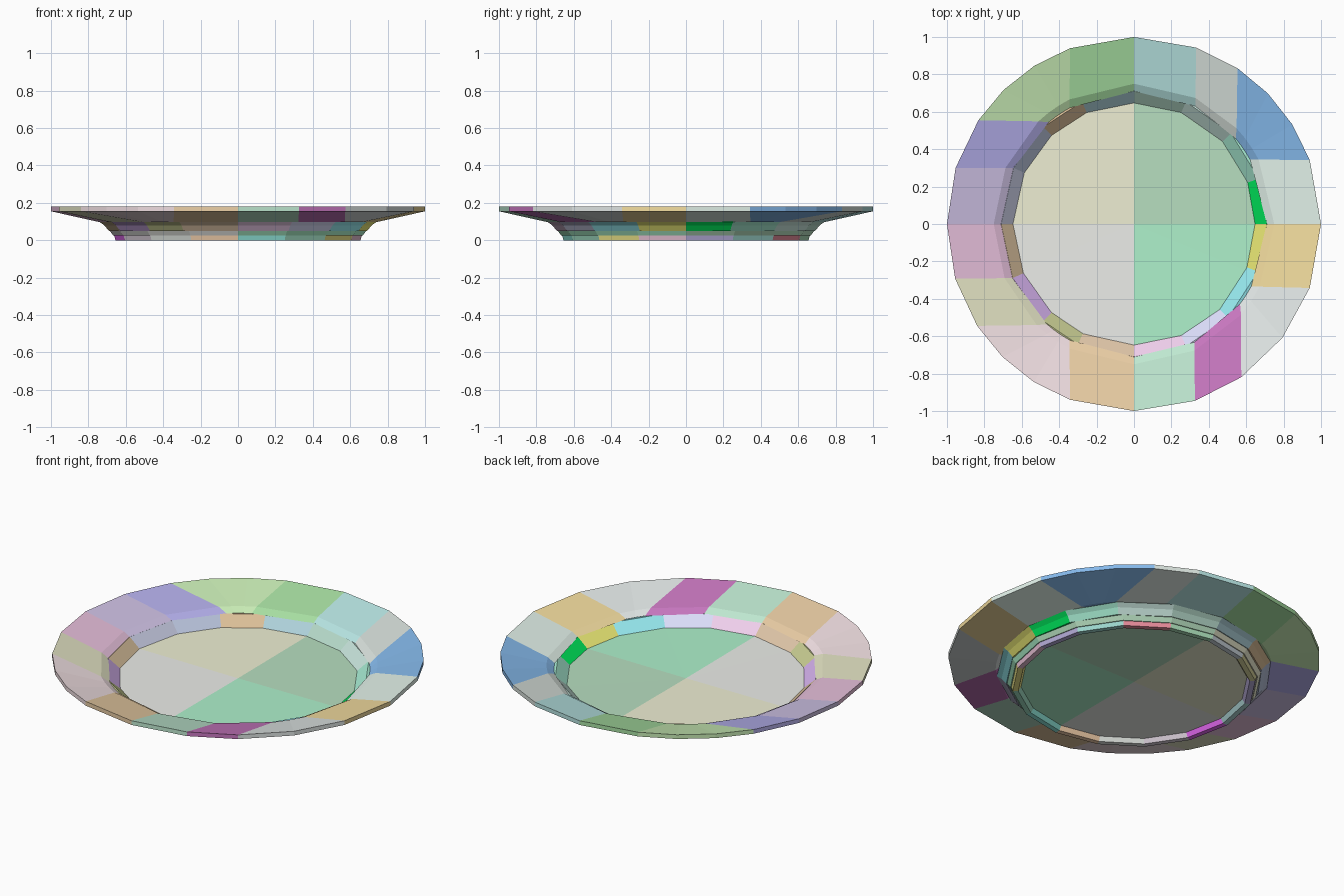
import bpy, bmesh, math
from mathutils import Vector

if "Cube" in bpy.data.objects:
    bpy.data.objects.remove(bpy.data.objects["Cube"])

GAIN = 1.15   # colours below are read as lit from above

# Closed cross-sections (radius, height)
RIM = [(0.71, 0.105), (0.75, 0.128), (1.0, 0.18), (1.0, 0.155), (0.745, 0.098)]
WALL = [(0.645, 0.05), (0.71, 0.106), (0.74, 0.098), (0.715, 0.08), (0.69, 0.05)]
FLOOR = [(0.0, 0.05), (0.645, 0.052), (0.685, 0.05), (0.667, 0.025), (0.0, 0.025)]
FOOT = [(0.61, 0.025), (0.662, 0.025), (0.655, 0.0), (0.625, 0.0)]

# Each row: start angle at inner edge, start angle at outer edge, colour
rim_rows = [
    (0, 0, "ABC7B8"), (29, 20, "346BB7"), (40, 56.4, "99A89F"), (62.5, 70.6, "6CB2AE"),
    (90, 90, "55A14F"), (119, 110, "80B866"), (130, 146.3, "625CB3"), (155, 162.5, "8775AA"),
    (180, 180, "B2759E"), (204, 197, "A8A878"), (229, 213, "C5A6AB"), (241, 250, "B88A54"),
    (270, 270, "73B38C"), (297, 289, "802974"), (323, 305, "A8B2B0"), (332, 340, "C7A04D"),
]
wall_rows = [
    (0, 0, "00C71A"), (20, 20, "59BF94"), (43, 43, "80AD9E"), (67, 67, "699E85"),
    (90, 90, "5C8C99"), (113, 113, "9E7345"), (133, 133, "6B7A9E"), (155, 155, "7A80A3"),
    (180, 180, "A17A4D"), (204, 204, "9966C4"), (227, 227, "808740"), (245, 245, "A88059"),
    (270, 270, "BF8ABA"), (293, 293, "9EA1D4"), (315, 315, "47BDC7"), (339, 339, "C7C42B"),
]
floor_rows = [(0, 0, "69A375"), (90, 90, "BFC091"), (180, 180, "BABDB5"), (270, 270, "5EC485")]
foot_rows = [(a * 22.5, a * 22.5, c) for a, c in enumerate([
    "6A5FA0", "4D9A8C", "B03A48", "5AA06A", "8A9AA8", "A8A050", "7A6AB0", "66A0A0",
    "B020C8", "9A8A9A", "A0A8A0", "C88A5A", "3FB5A0", "4FA078", "C8B83A", "B87A98"])]


def paint(obj, code):
    mat = bpy.data.materials.new(obj.name + "_colour")
    rgb = [min(1, int(code[i:i + 2], 16) / 255 * GAIN) for i in (0, 2, 4)]
    mat.diffuse_color = (*rgb, 1)
    mat.use_nodes = True
    mat.node_tree.nodes["Principled BSDF"].inputs["Base Color"].default_value = mat.diffuse_color
    obj.data.materials.append(mat)


def sector(name, section, start, end, steps, code):
    """Sweep a closed section between two, possibly slanted, boundaries."""
    radii = [r for r, z in section]
    r0, r1 = min(radii), max(radii)

    def point(r, z, u):
        a_in = math.radians(start[0] + (end[0] - start[0]) * u)
        a_out = math.radians(start[1] + (end[1] - start[1]) * u)
        p_in = Vector((math.cos(a_in), math.sin(a_in))) * max(r0, 0.001)
        p_out = Vector((math.cos(a_out), math.sin(a_out))) * r1
        d = p_in.lerp(p_out, (r - r0) / (r1 - r0)).normalized() * r
        return d.x, d.y, z

    bm = bmesh.new()
    rings = [[bm.verts.new(point(r, z, i / steps)) for r, z in section]
             for i in range(steps + 1)]
    n = len(section)
    for a, b in zip(rings, rings[1:]):
        for j in range(n):
            k = (j + 1) % n
            bm.faces.new((a[j], a[k], b[k], b[j]))
    bm.faces.new(rings[0])
    bm.faces.new(rings[-1][::-1])
    bmesh.ops.remove_doubles(bm, verts=bm.verts, dist=0.0005)
    bmesh.ops.recalc_face_normals(bm, faces=bm.faces)
    mesh = bpy.data.meshes.new(name)
    bm.to_mesh(mesh)
    bm.free()
    obj = bpy.data.objects.new(name, mesh)
    bpy.context.collection.objects.link(obj)
    paint(obj, code)


def ring(name, section, rows, step_angle):
    ends = rows[1:] + [(360, 360, "")]
    for i, (s, e) in enumerate(zip(rows, ends), 1):
        steps = max(1, round((e[1] - s[1]) / step_angle))
        # wide pieces follow the curve, narrow ones stay flat
        sector(f"{name}_{i}", section, s[:2], e[:2], steps, s[2])


ring("rim_piece", RIM, [r for r in rim_rows], 14)
ring("wall_piece", WALL, wall_rows, 22.5)
ring("floor_quarter", FLOOR, floor_rows, 22.5)
ring("foot_piece", FOOT, foot_rows, 22.5)
